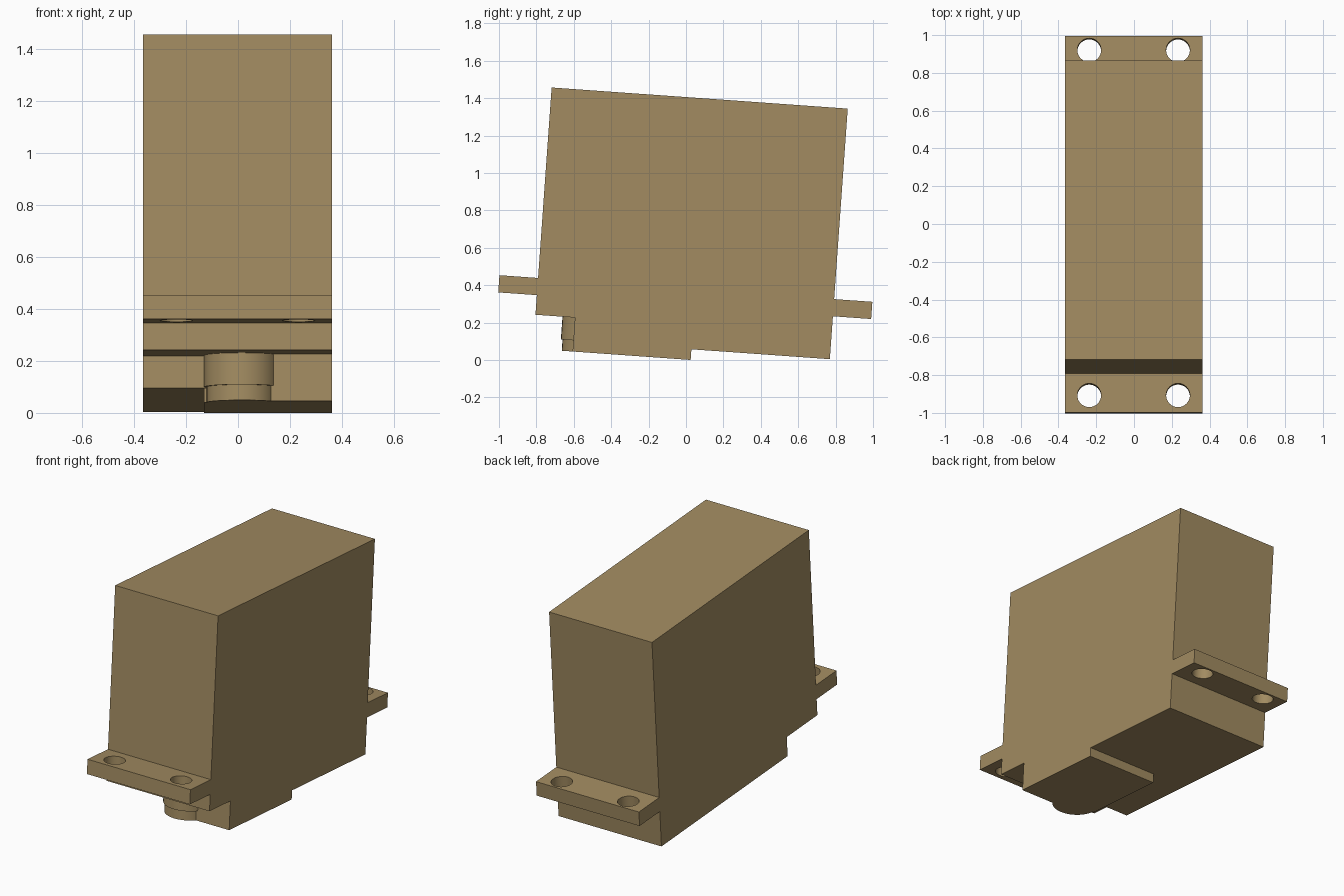
import bpy, bmesh, math
from mathutils import Vector

cube = bpy.data.objects.get("Cube")
if cube:
    bpy.data.objects.remove(cube, do_unlink=True)

TILT = math.radians(-4.08)      # the whole unit leans about x
LEFT, RIGHT = 0.362, -0.365     # side walls

tan = bpy.data.materials.new("tan_plastic")
tan.use_nodes = True
colour = (0.36, 0.26, 0.12, 1)
tan.diffuse_color = colour
tan.node_tree.nodes["Principled BSDF"].inputs["Base Color"].default_value = colour


def prism(name, points, direction):
    """Extrude a closed outline of 3D points along a direction."""
    bm = bmesh.new()
    face = bm.faces.new([bm.verts.new(p) for p in points])
    ext = bmesh.ops.extrude_face_region(bm, geom=[face])
    verts = [v for v in ext["geom"] if isinstance(v, bmesh.types.BMVert)]
    bmesh.ops.translate(bm, verts=verts, vec=Vector(direction))
    bmesh.ops.recalc_face_normals(bm, faces=bm.faces)
    mesh = bpy.data.meshes.new(name)
    bm.to_mesh(mesh)
    bm.free()
    mesh.materials.append(tan)
    obj = bpy.data.objects.new(name, mesh)
    bpy.context.collection.objects.link(obj)
    obj.rotation_euler.x = TILT
    obj.location.z = 0.002
    return obj


def side_prism(name, profile, x0, x1):
    return prism(name, [(x0, y, z) for y, z in profile], (x1 - x0, 0, 0))


def plan_prism(name, outline, z0, z1):
    return prism(name, [(x, y, z0) for x, y in outline], (0, 0, z1 - z0))


def circle(cx, cy, r, n=32):
    return [(cx + r * math.cos(math.tau * i / n), cy + r * math.sin(math.tau * i / n))
            for i in range(n)]


def rect(a0, a1, b0, b1):
    return [(a0, b0), (a1, b0), (a1, b1), (a0, b1)]


# Main housing with the cut-back front underside
side_prism("housing", [(-0.82, 1.4), (0.767, 1.4), (0.767, 0.057), (-0.51, 0.057),
                       (-0.51, 0.182), (-0.82, 0.182)], RIGHT, LEFT)

# Raised gear cover under the front half, and the corner block above it
plan_prism("gear_cover", [(-0.13, 0.025), (LEFT, 0.025), (LEFT, -0.608),
                          (0.015, -0.608), (0.015, -0.53), (-0.13, -0.53)], 0, 0.057)
plan_prism("corner_block", rect(0.015, LEFT, -0.608, -0.51), 0.057, 0.182)

# Stepped round output boss
boss_parts = [plan_prism("boss_upper", circle(0.015, -0.53, 0.145), 0.06, 0.182),
              plan_prism("boss_lower", circle(0.015, -0.53, 0.136), 0, 0.06)]

# Mounting lugs, each with two screw holes
lugs = []
for name, y0, y1, hole_y in (("front_lug", -1.027, -0.82, -0.936),
                             ("back_lug", 0.767, 0.972, 0.896)):
    lug = plan_prism(name, rect(RIGHT, LEFT, y0, y1), 0.287, 0.379)
    for x in (-0.237, 0.233):
        cutter = plan_prism("hole_cutter", circle(x, hole_y, 0.063), 0.2, 0.45)
        cutter.hide_render = True
        cutter.hide_set(True)
        mod = lug.modifiers.new("screw_hole", 'BOOLEAN')
        mod.operation = 'DIFFERENCE'
        mod.solver = 'EXACT'
        mod.object = cutter
    lugs.append(lug)

# Bake the holes and drop the cutters
bpy.context.view_layer.update()
for lug in lugs:
    depsgraph = bpy.context.evaluated_depsgraph_get()
    baked = bpy.data.meshes.new_from_object(lug.evaluated_get(depsgraph))
    lug.modifiers.clear()
    lug.data = baked
for obj in [o for o in bpy.data.objects if o.name.startswith("hole_cutter")]:
    bpy.data.objects.remove(obj, do_unlink=True)

# Smooth the round walls, keep the edges sharp
bpy.ops.object.select_all(action='DESELECT')
for obj in boss_parts + lugs:
    obj.select_set(True)
bpy.context.view_layer.objects.active = boss_parts[0]
bpy.ops.object.shade_smooth_by_angle(angle=math.radians(30))
